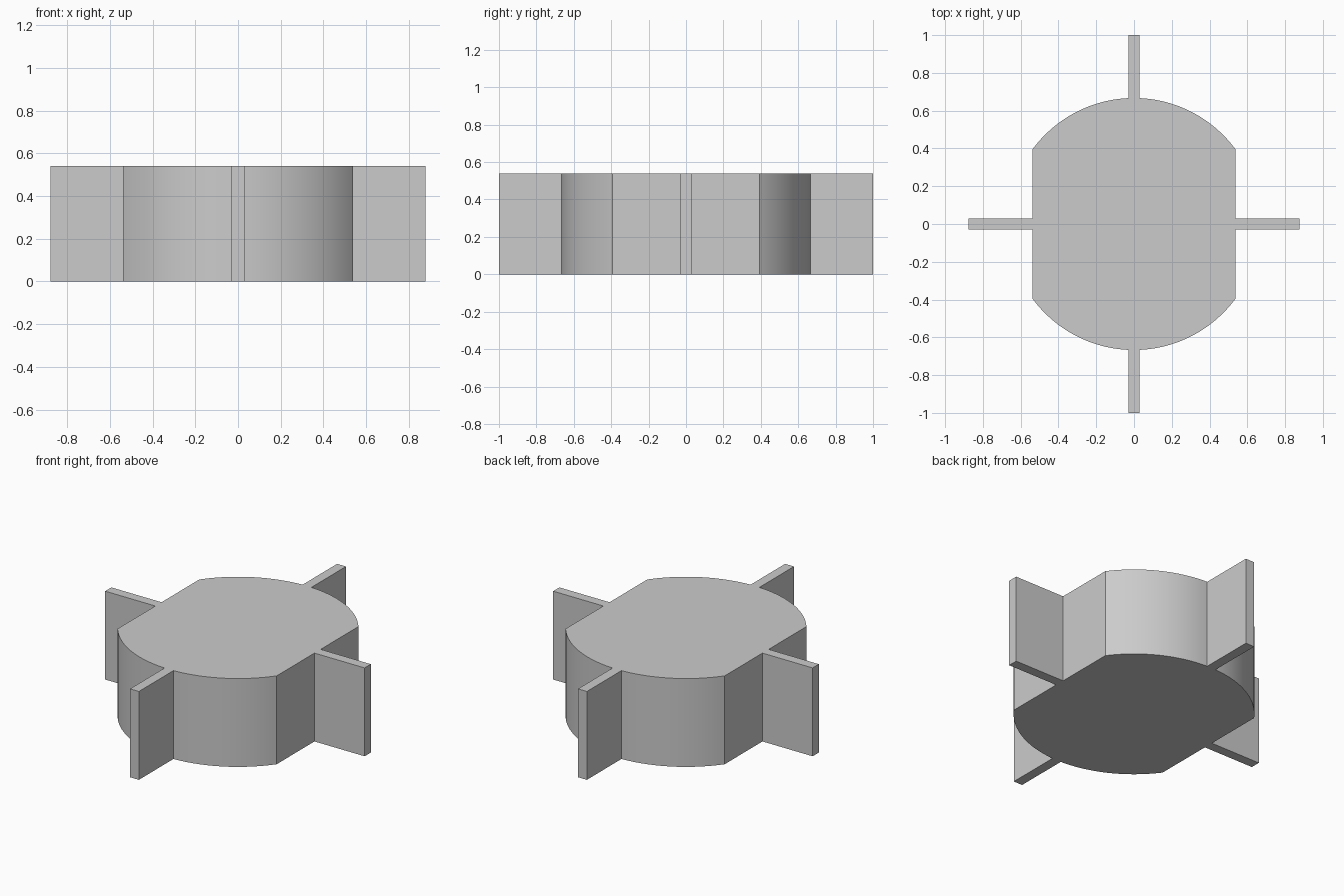
import bpy, bmesh, math

if "Cube" in bpy.data.objects:
    bpy.data.objects.remove(bpy.data.objects["Cube"])

H = 0.54        # height
R = 0.667       # radius of the rounded ends
FLAT = 0.538    # half width between the flat sides
FIN = 0.03      # half thickness of the fins
TIP_X, TIP_Y = 0.877, 1.0
STEPS = 24

grey = bpy.data.materials.new("grey")
grey.diffuse_color = (0.6, 0.6, 0.6, 1)
grey.use_nodes = True
grey.node_tree.nodes["Principled BSDF"].inputs["Base Color"].default_value = grey.diffuse_color

# One quadrant of the outline: side fin, flat side, rounded end, end fin
a0 = math.acos(FLAT / R)
a1 = math.acos(FIN / R)
quadrant = [(TIP_X, FIN), (FLAT, FIN)]
for i in range(STEPS + 1):
    a = a0 + (a1 - a0) * i / STEPS
    quadrant.append((R * math.cos(a), R * math.sin(a)))
quadrant.append((FIN, TIP_Y))

# Mirror the quadrant into the full counter-clockwise outline
half = quadrant + [(-x, y) for x, y in reversed(quadrant)]
outline = half + [(-x, -y) for x, y in half]

# Extrude the outline into the finned body
bm = bmesh.new()
base = bm.faces.new([bm.verts.new((x, y, 0)) for x, y in outline])
top = bmesh.ops.extrude_face_region(bm, geom=[base], use_keep_orig=True)
bmesh.ops.translate(bm, vec=(0, 0, H),
                    verts=[g for g in top["geom"] if isinstance(g, bmesh.types.BMVert)])
bmesh.ops.recalc_face_normals(bm, faces=bm.faces)
mesh = bpy.data.meshes.new("finned_body")
bm.to_mesh(mesh)
bm.free()
mesh.materials.append(grey)
body = bpy.data.objects.new("finned_body", mesh)
bpy.context.collection.objects.link(body)

# Smooth the curved ends, keep the corners sharp
bpy.context.view_layer.objects.active = body
body.select_set(True)
bpy.ops.object.shade_smooth_by_angle(angle=math.radians(20))
